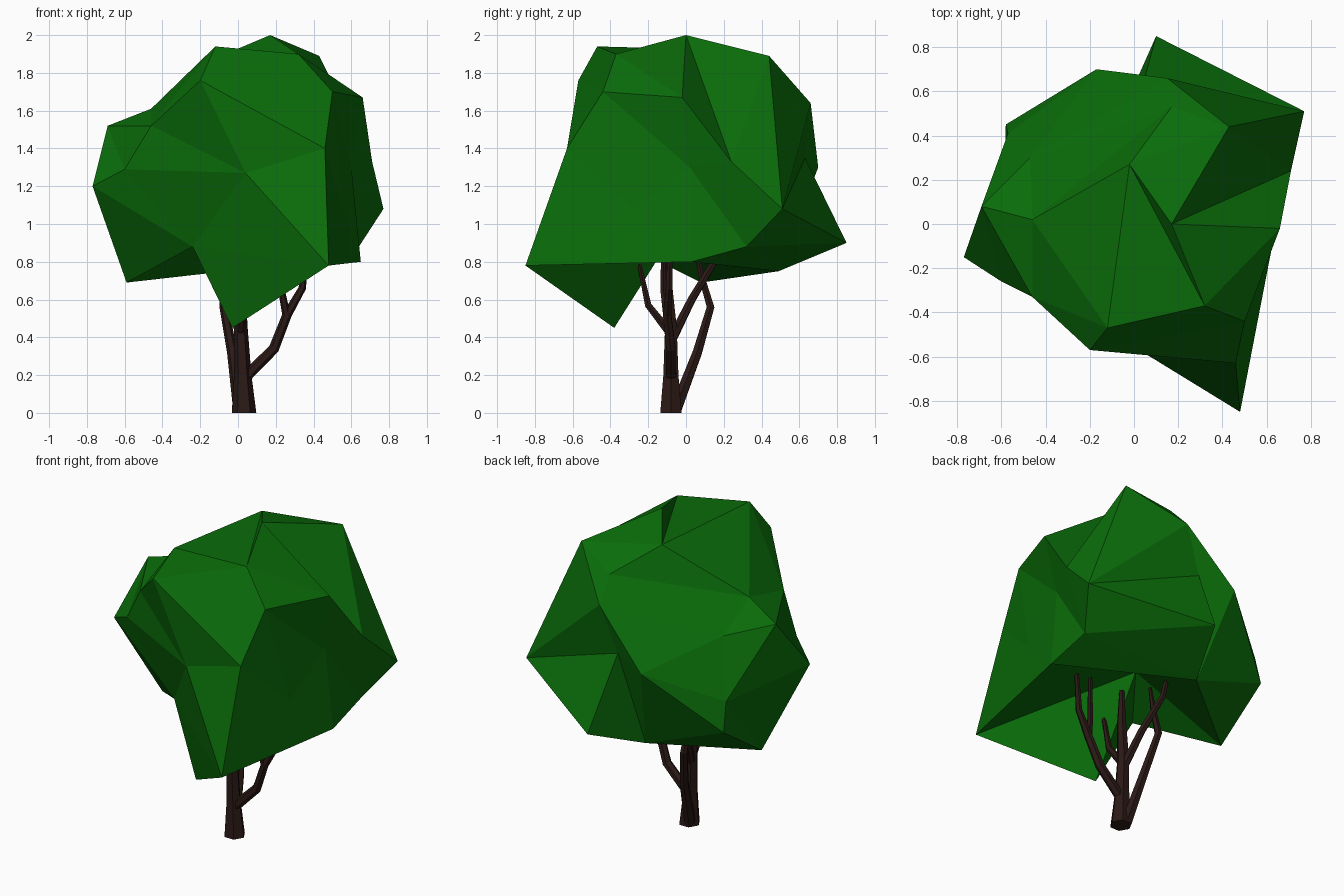
import bpy, bmesh
from math import cos, sin, tau
from mathutils import Vector


def material(name, rgb):
    m = bpy.data.materials.new(name)
    m.diffuse_color = (*rgb, 1)
    return m


def finish(bm, name, mat):
    bmesh.ops.recalc_face_normals(bm, faces=bm.faces)
    mesh = bpy.data.meshes.new(name)
    bm.to_mesh(mesh)
    bm.free()
    mesh.materials.append(mat)
    obj = bpy.data.objects.new(name, mesh)
    bpy.context.collection.objects.link(obj)
    return obj


def limb(name, path, sides=6):
    """Tapered faceted limb through (x, y, z, radius) stations."""
    bm = bmesh.new()
    pts = [Vector(p[:3]) for p in path]
    rings = []
    for i, p in enumerate(path):
        axis = (pts[min(i + 1, len(pts) - 1)] - pts[max(i - 1, 0)]).normalized()
        if p[2] == 0:
            axis = Vector((0, 0, 1))
        side = Vector((0, 1, 0)).cross(axis).normalized()
        other = axis.cross(side)
        rings.append([bm.verts.new(pts[i] + p[3] * (side * cos(tau * k / sides) + other * sin(tau * k / sides)))
                      for k in range(sides)])
    for a, b in zip(rings, rings[1:]):
        for k in range(sides):
            n = (k + 1) % sides
            bm.faces.new((a[k], a[n], b[n], b[k]))
    bm.faces.new(rings[0])
    bm.faces.new(rings[-1])
    return finish(bm, name, bark)


bark = material("bark", (0.024, 0.010, 0.008))
leaf = material("leaf", (0.003, 0.15, 0.003))

# Trunk and branches
limb("trunk", [(0.032, -0.08, 0, 0.065), (0.025, -0.08, 0.2, 0.046),
               (0.015, -0.08, 0.45, 0.036), (0.01, -0.1, 0.7, 0.028), (0.0, -0.11, 0.92, 0.015)])
limb("right_branch", [(0.04, -0.08, 0.19, 0.03), (0.19, -0.08, 0.34, 0.028),
                      (0.26, -0.1, 0.52, 0.025), (0.34, -0.09, 0.66, 0.02), (0.37, -0.08, 0.95, 0.012)])
limb("right_twig", [(0.26, -0.1, 0.5, 0.022), (0.23, -0.12, 0.65, 0.018), (0.23, -0.12, 0.95, 0.012)])
limb("back_branch", [(0.01, -0.055, 0.02, 0.036), (-0.03, 0.06, 0.32, 0.028),
                     (-0.075, 0.13, 0.56, 0.023), (-0.08, 0.08, 0.73, 0.018), (-0.08, 0.05, 0.9, 0.01)])
limb("upper_back_branch", [(0.015, -0.07, 0.4, 0.028), (-0.03, 0.03, 0.6, 0.023),
                           (-0.09, 0.15, 0.8, 0.019), (-0.1, 0.2, 0.98, 0.012)])
limb("front_branch", [(0.015, -0.09, 0.43, 0.025), (0.02, -0.2, 0.57, 0.02), (0.02, -0.25, 0.8, 0.012)])

# Crown corners, from the top down
corners = [
    (0.17, 0, 2.0), (-0.12, -0.47, 1.94), (0.32, -0.37, 1.9), (0.43, 0.44, 1.89),
    (-0.02, 0.27, 1.92), (0.17, 0.53, 1.78), (-0.2, -0.57, 1.76), (0.5, -0.44, 1.7),
    (0.66, -0.02, 1.67), (0.15, 0.66, 1.64), (-0.46, 0.02, 1.61), (-0.46, -0.33, 1.52),
    (-0.69, 0.08, 1.52), (-0.47, 0.3, 1.47), (0.46, -0.63, 1.4), (0.04, 0.63, 1.35),
    (0.71, 0.24, 1.33), (-0.17, 0.7, 1.3), (-0.6, -0.26, 1.29), (0.04, -0.58, 1.27),
    (-0.77, -0.15, 1.2), (-0.57, 0.41, 1.12), (0.77, 0.51, 1.08), (0.1, 0.85, 0.9),
    (0.64, 0.32, 0.88), (-0.24, -0.3, 0.88), (0.65, 0.03, 0.8), (0.48, -0.85, 0.78),
    (-0.06, 0.49, 0.75), (-0.59, 0.08, 0.69), (-0.03, -0.38, 0.45), (-0.03, -0.02, 1.02),
    (-0.58, 0.45, 0.94), (0.6, 0.02, 1.3), (0.56, -0.28, 1.08),
]
# Creases that must run between these corners
creases = [(0, 16), (15, 28), (2, 4), (5, 13), (10, 5), (25, 31), (27, 31)]

# Join neighbouring corners by direction from the middle, then pull them to size
middle = Vector((0, 0, 1.2))
bm = bmesh.new()
verts = [bm.verts.new((Vector(c) - middle).normalized()) for c in corners]
bmesh.ops.convex_hull(bm, input=bm.verts[:])
bmesh.ops.triangulate(bm, faces=bm.faces[:])
for v, c in zip(verts, corners):
    v.co = c
for i, j in creases:
    for e in bm.edges:
        opposite = {v for f in e.link_faces for v in f.verts} - set(e.verts)
        if opposite == {verts[i], verts[j]}:
            bmesh.utils.edge_rotate(e, True)
            break
finish(bm, "crown", leaf)
